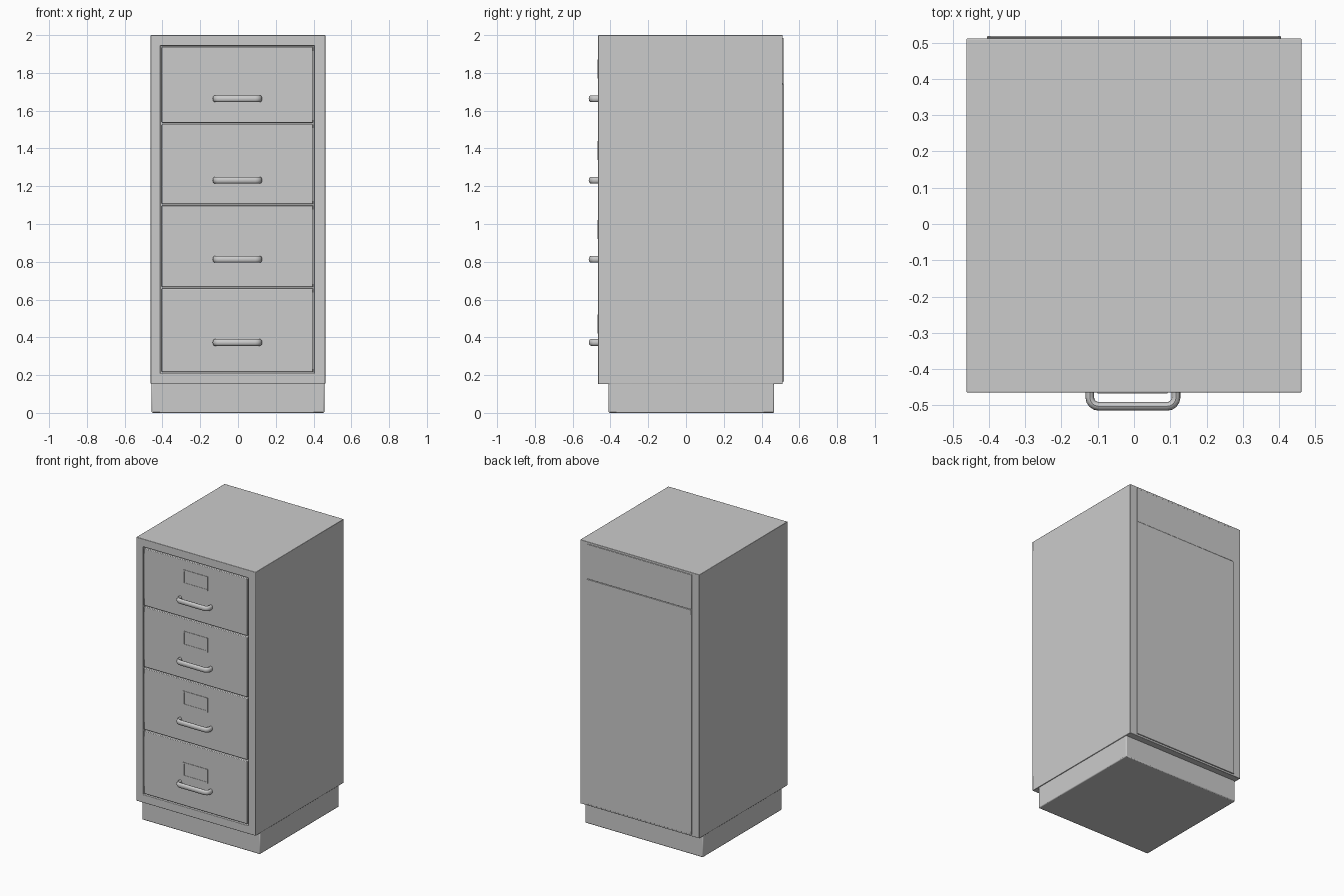
import bpy, bmesh, math
from mathutils import Vector

if "Cube" in bpy.data.objects:
    bpy.data.objects.remove(bpy.data.objects["Cube"])

grey = bpy.data.materials.new("cabinet grey")
grey.diffuse_color = (0.6, 0.6, 0.6, 1)
grey.use_nodes = True
grey.node_tree.nodes["Principled BSDF"].inputs["Base Color"].default_value = grey.diffuse_color


def finish(name, bm, bevel=0.0):
    bmesh.ops.recalc_face_normals(bm, faces=bm.faces)
    me = bpy.data.meshes.new(name)
    bm.to_mesh(me)
    bm.free()
    me.materials.append(grey)
    ob = bpy.data.objects.new(name, me)
    bpy.context.collection.objects.link(ob)
    if bevel:
        mod = ob.modifiers.new("soft_edges", "BEVEL")
        mod.width, mod.segments, mod.limit_method = bevel, 2, "ANGLE"
    bpy.ops.object.select_all(action="DESELECT")
    bpy.context.view_layer.objects.active = ob
    ob.select_set(True)
    bpy.ops.object.shade_smooth_by_angle(angle=math.radians(35))
    return ob


def box_mesh(x0, x1, y0, y1, z0, z1):
    bm = bmesh.new()
    bmesh.ops.create_cube(bm, size=1)
    for v in bm.verts:
        v.co = Vector((x1 if v.co.x > 0 else x0,
                       y1 if v.co.y > 0 else y0,
                       z1 if v.co.z > 0 else z0))
    return bm


def sink_face(bm, direction, x0, x1, z0, z1, depth):
    """Inset the face on one y side to a given rectangle and push it in."""
    bm.normal_update()
    face = next(f for f in bm.faces if f.normal.y * direction > 0.9)
    cx, cz = face.calc_center_median().x, face.calc_center_median().z
    bmesh.ops.inset_individual(bm, faces=[face], thickness=0.01)
    for v in face.verts:
        v.co.x = x1 if v.co.x > cx else x0
        v.co.z = z1 if v.co.z > cz else z0
    # the inner face is extruded so the opening has straight walls
    result = bmesh.ops.extrude_discrete_faces(bm, faces=[face])
    for v in result["faces"][0].verts:
        v.co.y -= direction * depth


# Carcass with a drawer opening at the front
body = box_mesh(-0.462, 0.462, -0.465, 0.512, 0.152, 2.0)
sink_face(body, -1, -0.411, 0.405, 0.208, 1.945, 0.025)
finish("cabinet_body", body, 0.003)

# Recessed plinth
finish("plinth", box_mesh(-0.457, 0.457, -0.41, 0.467, 0.0, 0.16), 0.006)

# Back panel and the thin rail over it
finish("back_panel", box_mesh(-0.405, 0.405, 0.50, 0.519, 0.165, 1.74), 0.002)
finish("back_top_rail", box_mesh(-0.405, 0.405, 0.50, 0.516, 1.742, 1.985), 0.002)


def handle(name, z):
    """Bent bar pull: rounded path swept with an oval section."""
    r, left, right, back, front = 0.025, -0.122, 0.116, -0.455, -0.503
    path = [Vector((left, back, z))]
    for i in range(5):
        a = math.pi + i * math.pi / 8
        path.append(Vector((left + r + r * math.cos(a), front + r + r * math.sin(a), z)))
    for i in range(5):
        a = 1.5 * math.pi + i * math.pi / 8
        path.append(Vector((right - r + r * math.cos(a), front + r + r * math.sin(a), z)))
    path.append(Vector((right, back, z)))
    bm, rings, n = bmesh.new(), [], 12
    for i, p in enumerate(path):
        t = (path[min(i + 1, len(path) - 1)] - path[max(i - 1, 0)]).normalized()
        side = t.cross(Vector((0, 0, 1)))
        rings.append([bm.verts.new(p + side * 0.012 * math.cos(k * math.tau / n)
                                   + Vector((0, 0, 0.018 * math.sin(k * math.tau / n))))
                      for k in range(n)])
    for a, b in zip(rings, rings[1:]):
        for k in range(n):
            bm.faces.new((a[k], a[(k + 1) % n], b[(k + 1) % n], b[k]))
    bm.faces.new(rings[0])
    bm.faces.new(rings[-1])
    finish(name, bm)


# Drawers: bottom, top, handle height, label bottom
drawers = [(0.217, 0.658, 0.373, 0.42), (0.667, 1.098, 0.813, 0.92),
           (1.106, 1.528, 1.232, 1.34), (1.536, 1.937, 1.663, 1.77)]
for i, (z0, z1, zh, zl) in enumerate(drawers, 1):
    finish(f"drawer_front_{i}", box_mesh(-0.404, 0.398, -0.465, -0.43, z0, z1), 0.004)
    handle(f"drawer_handle_{i}", zh)
    # Label holder with a shallow card recess
    label = box_mesh(-0.1, 0.092, -0.468, -0.46, zl, zl + 0.1)
    sink_face(label, -1, -0.09, 0.082, zl + 0.01, zl + 0.09, 0.002)
    finish(f"label_holder_{i}", label)
